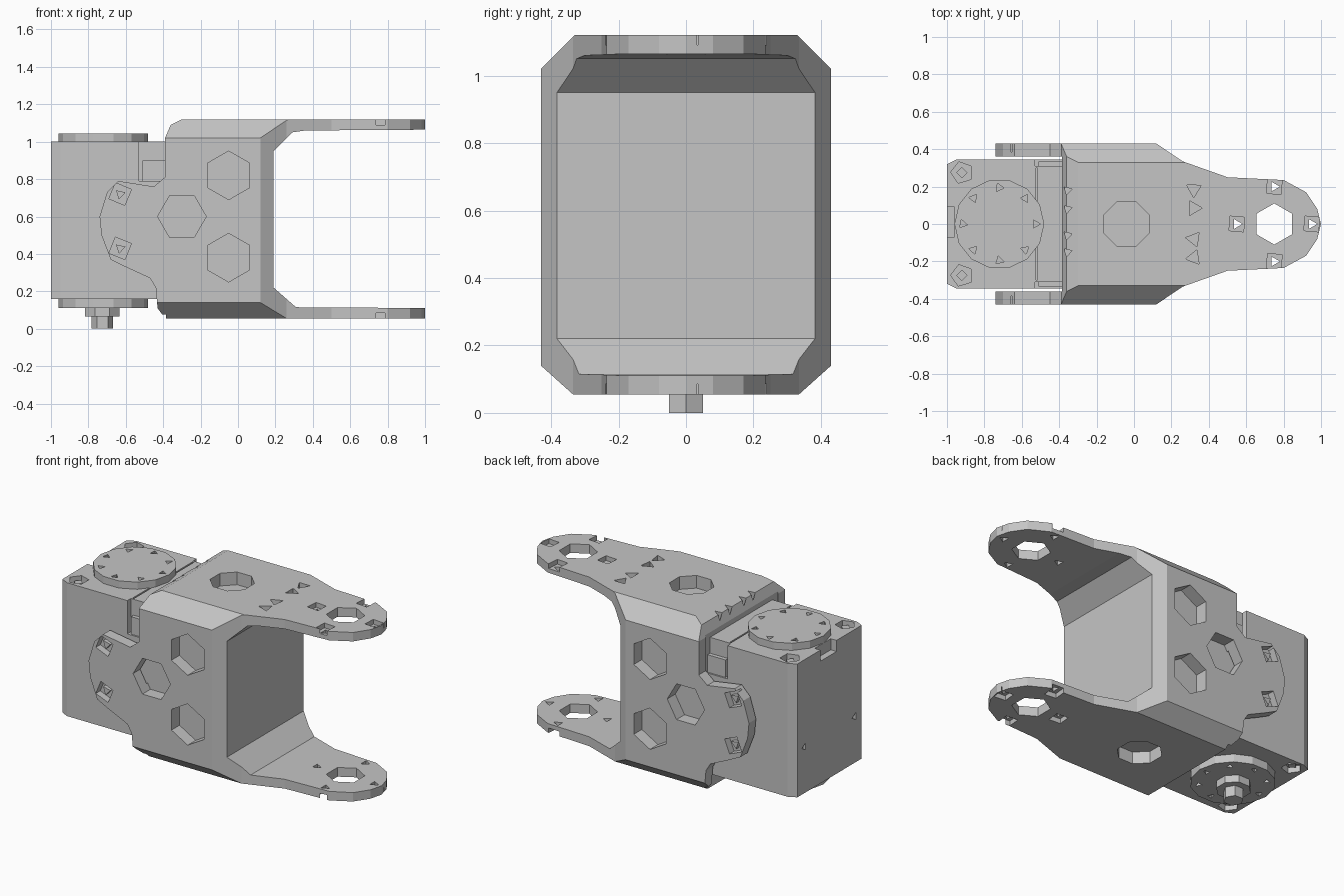
import bpy, bmesh
from math import cos, sin, pi

cube = bpy.data.objects.get("Cube")
if cube:
    bpy.data.objects.remove(cube, do_unlink=True)

grey = bpy.data.materials.new("Metal grey")
grey.use_nodes = True
grey.diffuse_color = (0.56, 0.56, 0.56, 1)
grey.node_tree.nodes["Principled BSDF"].inputs["Base Color"].default_value = (0.56, 0.56, 0.56, 1)

PLACE = {"x": lambda u, v, w: (w, u, v),
         "y": lambda u, v, w: (u, w, v),
         "z": lambda u, v, w: (u, v, w)}


def ngon(cx, cy, r, n, turn=0.0):
    return [(cx + r * cos(turn + 2 * pi * i / n), cy + r * sin(turn + 2 * pi * i / n))
            for i in range(n)]


def rect(x0, x1, y0, y1):
    return [(x0, y0), (x1, y0), (x1, y1), (x0, y1)]


def area(outline):
    return sum(a[0] * b[1] - b[0] * a[1] for a, b in zip(outline, outline[1:] + outline[:1])) / 2


def prisms(name, items):
    """One object made of extruded outlines: (outline, axis, low, high)."""
    bm = bmesh.new()
    for outline, axis, lo, hi in items:
        # Wind every outline so that all faces point outwards
        if (area(outline) > 0) == (axis == "y"):
            outline = outline[::-1]
        a, b = ([bm.verts.new(PLACE[axis](u, v, w)) for u, v in outline] for w in (lo, hi))
        bm.faces.new(a[::-1])
        bm.faces.new(b)
        for i in range(len(a)):
            j = (i + 1) % len(a)
            bm.faces.new((a[i], a[j], b[j], b[i]))
    mesh = bpy.data.meshes.new(name)
    bm.to_mesh(mesh)
    bm.free()
    mesh.materials.append(grey)
    ob = bpy.data.objects.new(name, mesh)
    bpy.context.collection.objects.link(ob)
    return ob


def boolean(ob, operation, items):
    """Apply a boolean with a temporary cutter."""
    cutter = prisms("cutter", items)
    cutter.hide_render = True
    mod = ob.modifiers.new("cut", "BOOLEAN")
    mod.operation, mod.solver, mod.object = operation, "EXACT", cutter
    bpy.context.view_layer.objects.active = ob
    bpy.ops.object.modifier_apply(modifier=mod.name)
    bpy.data.objects.remove(cutter, do_unlink=True)


def mirrored(half):
    return half + [(x, -y) for x, y in reversed(half) if y]


# Bracket: side silhouette, trimmed by the plan outline and the chamfered section
side = [(-0.30, 1.12), (-0.36, 1.09), (-0.39, 1.02), (-0.39, 0.81), (-0.45, 0.76),
        (-0.64, 0.79), (-0.70, 0.73), (-0.74, 0.60), (-0.73, 0.50), (-0.68, 0.37),
        (-0.60, 0.33), (-0.47, 0.27), (-0.44, 0.22), (-0.43, 0.11), (-0.39, 0.055),
        (1.1, 0.055), (1.1, 0.11), (0.31, 0.115), (0.19, 0.22), (0.19, 0.95),
        (0.29, 1.05), (0.36, 1.06), (1.1, 1.065), (1.1, 1.12)]
plan = mirrored([(-0.8, 0.45), (0.09, 0.45), (0.26, 0.335), (0.50, 0.25),
                 (0.80, 0.235), (0.92, 0.17), (0.98, 0.08), (1.0, 0.0)])
section = mirrored([(1.17, 0.28), (1.02, 0.43), (0.14, 0.43), (0.01, 0.285)])
bracket = prisms("bracket", [(side, "y", -0.5, 0.5)])
boolean(bracket, "INTERSECT", [(plan, "z", -0.2, 1.3)])
boolean(bracket, "INTERSECT", [([(y, z) for z, y in section], "x", -1.2, 1.2)])
boolean(bracket, "DIFFERENCE", [(rect(-1.2, -0.385, -0.36, 0.36), "z", -0.2, 1.3)])

# Side recesses, top and bottom recesses, arm bearing holes
recesses = []
for lo, hi in ((-0.6, -0.35), (0.35, 0.6)):
    for x, z in ((-0.05, 0.82), (-0.30, 0.60), (-0.05, 0.38)):
        recesses.append((ngon(x, z, 0.13, 6, pi / 2 if x > -0.2 else 0), "y", lo, hi))
for lo, hi in ((-0.1, 0.13), (1.04, 1.3)):
    recesses.append((ngon(-0.04, 0, 0.13, 8, pi / 8), "z", lo, hi))
for lo, hi in ((-0.1, 0.3), (0.9, 1.3)):
    recesses.append((ngon(0.75, 0, 0.11, 6, pi / 6), "z", lo, hi))
boolean(bracket, "DIFFERENCE", recesses)

# Counterbores round the bearing holes and on the side cheeks
arm_screws = [(0.55, 0), (0.95, 0), (0.75, 0.2), (0.75, -0.2)]
cheek_screws = [(-0.63, 0.72), (-0.63, 0.43)]
bores = [(ngon(x, y, 0.055, 4, 0.7), "z", lo, hi)
         for x, y in arm_screws for lo, hi in ((-0.1, 0.085), (1.09, 1.3))]
bores += [(ngon(x, z, 0.065, 4, 0.4), "y", lo, hi)
          for x, z in cheek_screws for lo, hi in ((-0.6, -0.385), (0.385, 0.6))]
boolean(bracket, "DIFFERENCE", bores)

# Small triangular holes through the arms and into the rear slope
small = [(ngon(x, y, 0.03, 3), "z", lo, hi)
         for x, y in arm_screws for lo, hi in ((-0.1, 0.3), (0.9, 1.3))]
small += [(ngon(0.32, y, 0.045, 3, turn), "z", 1.08, 1.3)
          for y, turn in ((0.185, 0.5), (0.085, 0), (-0.08, 0.9), (-0.18, 1.2))]
small += [(ngon(-0.355, y, 0.025, 3, 0.3), "z", 1.03, 1.3)
          for y in (0.18, 0.08, -0.06, -0.15)]
boolean(bracket, "DIFFERENCE", small)

# Motor housing with clipped rear corners and notches
housing = mirrored([(-0.37, 0.345), (-0.95, 0.345), (-1.0, 0.32)])
motor = prisms("motor_housing", [(housing, "z", 0.16, 1.0)])
cuts = [(rect(-0.53, -0.3, lo, hi), "z", 0.79, 1.1) for lo, hi in ((-0.5, -0.31), (0.31, 0.5))]
cuts += [(ngon(-0.92, y, 0.06, 5, 0.6), "z", lo, hi)
         for y in (0.275, -0.275) for lo, hi in ((0.1, 0.2), (0.95, 1.1))]
cuts += [(rect(-1.1, -0.96, -0.07, 0.09), "z", 0.93, 1.1),
         (rect(-0.525, -0.515, -0.30, 0.30), "z", 0.98, 1.1)]
cuts += [(ngon(y, 0.45, 0.025, 3), "x", -1.1, -0.98) for y in (-0.25, 0.25)]
boolean(motor, "DIFFERENCE", cuts)

# Blocks inside the side notches
prisms("notch_blocks", [(rect(-0.51, -0.37, lo, hi), "z", 0.78, 0.90)
                        for lo, hi in ((-0.335, -0.30), (0.30, 0.335))])

# Rotor discs and shaft
top_disc = prisms("top_disc", [(ngon(-0.72, 0, 0.24, 14), "z", 0.99, 1.045)])
boolean(top_disc, "DIFFERENCE", [(ngon(-0.72 + 0.195 * cos(i * pi / 4), 0.195 * sin(i * pi / 4),
                                       0.025, 3, i), "z", 1.015, 1.1) for i in range(8)])
bottom_disc = prisms("bottom_disc", [(ngon(-0.72, 0, 0.24, 14), "z", 0.11, 0.17)])
boolean(bottom_disc, "DIFFERENCE", [(ngon(-0.72 + 0.19 * cos(i * pi / 4), 0.19 * sin(i * pi / 4),
                                          0.022, 3, i), "z", 0.0, 0.135) for i in range(8)])
prisms("shaft_collar", [(ngon(-0.725, 0, 0.10, 8, pi / 8), "z", 0.065, 0.12)])
prisms("shaft_end", [(ngon(-0.725, 0, 0.058, 6), "z", 0.0, 0.07)])

# Screw heads inside the cheek and housing recesses
heads = [(ngon(x, z, 0.03, 3, 0.3), "y", lo, hi)
         for x, z in cheek_screws for lo, hi in ((-0.41, -0.38), (0.38, 0.41))]
heads += [(ngon(-0.92, y, 0.03, 4), "z", lo, hi)
          for y in (0.275, -0.275) for lo, hi in ((0.175, 0.21), (0.94, 0.985))]
prisms("screw_heads", heads)
